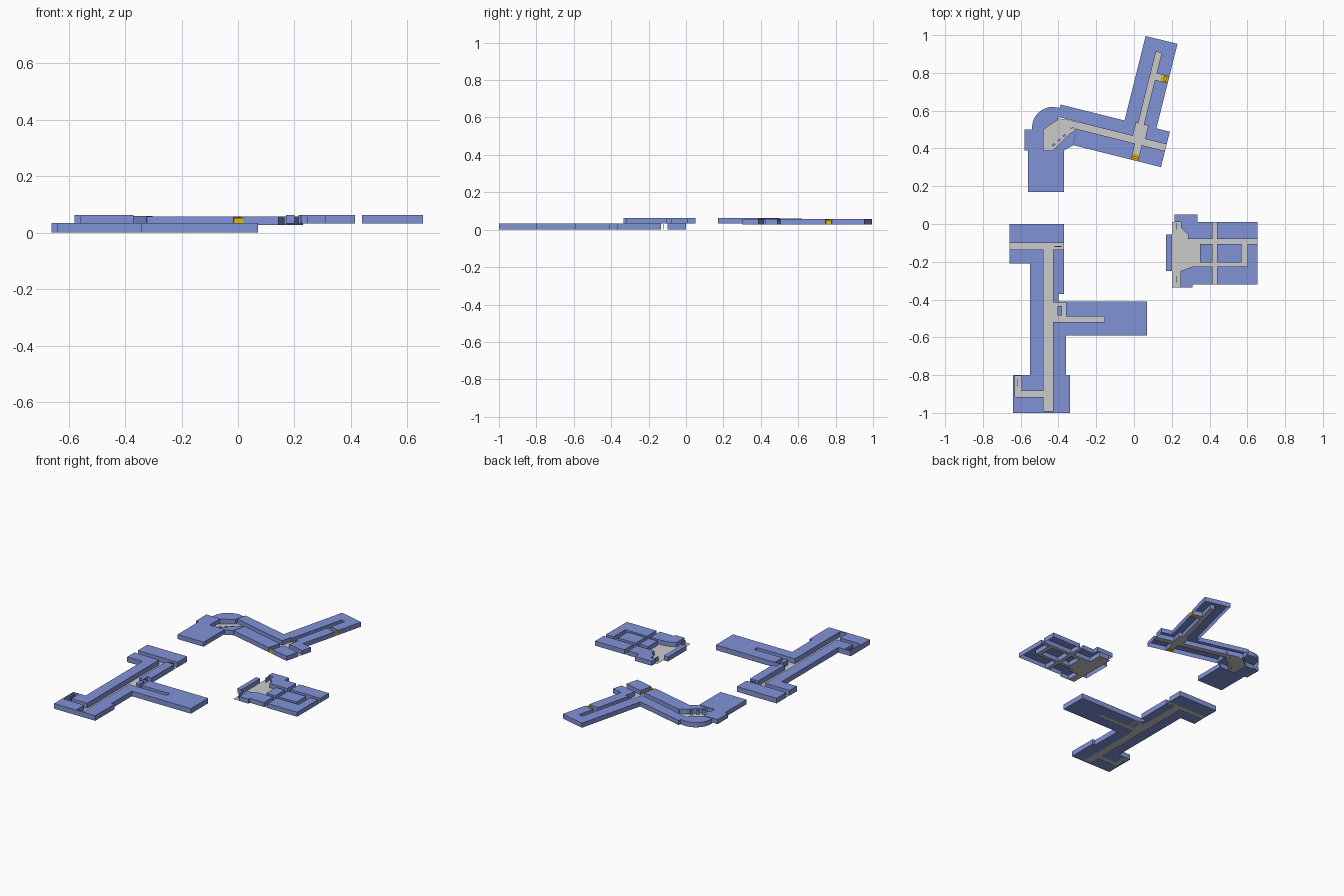
import bpy, math
from mathutils import Matrix, Vector

if "Cube" in bpy.data.objects:
    bpy.data.objects.remove(bpy.data.objects["Cube"])


def material(name, rgb):
    m = bpy.data.materials.new(name)
    m.diffuse_color = (*rgb, 1)
    m.use_nodes = True
    m.node_tree.nodes["Principled BSDF"].inputs["Base Color"].default_value = m.diffuse_color
    return m


BLUE = material("wall_blue", (0.22, 0.29, 0.68))
YELLOW = material("stair_yellow", (0.75, 0.5, 0.0))


def make(name, verts, faces, mat=None, mtx=Matrix()):
    me = bpy.data.meshes.new(name)
    me.from_pydata([mtx @ Vector(v) for v in verts], [], faces)
    me.update()
    ob = bpy.data.objects.new(name, me)
    bpy.context.collection.objects.link(ob)
    if mat:
        me.materials.append(mat)
    return ob


def plan(name, masses, halls, z0, z1, islands=(), mtx=Matrix(), closed=False):
    """Raised blocks with sunken halls; each rectangle is (x0, x1, y0, y1)."""
    rects = list(masses) + list(halls) + list(islands)
    xs = sorted({c for r in rects for c in r[:2]})
    ys = sorted({c for r in rects for c in r[2:]})

    def state(i, j):
        if not (0 <= i < len(xs) - 1 and 0 <= j < len(ys) - 1):
            return 0
        x, y = (xs[i] + xs[i + 1]) / 2, (ys[j] + ys[j + 1]) / 2
        hit = lambda rs: any(r[0] < x < r[1] and r[2] < y < r[3] for r in rs)
        if hit(islands):
            return 1
        return 2 if hit(halls) else 1 if hit(masses) else 0

    solid, floor = [], []
    for i in range(len(xs) - 1):
        for j in range(len(ys) - 1):
            s = state(i, j)
            c = [(xs[i], ys[j]), (xs[i + 1], ys[j]), (xs[i + 1], ys[j + 1]), (xs[i], ys[j + 1])]
            if s == 2:
                floor.append([(x, y, z0 + 0.001) for x, y in c])
            elif s == 1:
                solid.append([(x, y, z1) for x, y in c])
                if closed:
                    solid.append([(x, y, z0) for x, y in reversed(c)])
                for k, (di, dj) in enumerate(((0, -1), (1, 0), (0, 1), (-1, 0))):
                    if state(i + di, j + dj) != 1:
                        a, b = c[k], c[(k + 1) % 4]
                        solid.append([(*a, z0), (*b, z0), (*b, z1), (*a, z1)])
    for part, quads, mat in (("walls", solid, BLUE), ("floor", floor, None)):
        make(f"{name}_{part}", [v for q in quads for v in q],
             [range(4 * n, 4 * n + 4) for n in range(len(quads))], mat, mtx)


def prism(name, pts, z0, z1, mat=BLUE):
    """Counter-clockwise outline with top and sides, open below."""
    n = len(pts)
    verts = [(x, y, z) for z in (z0, z1) for x, y in pts]
    faces = [range(n, 2 * n)] + [(k, (k + 1) % n, n + (k + 1) % n, n + k) for k in range(n)]
    return make(name, verts, faces, mat)


def box(name, x0, x1, y0, y1, z0, z1, mat=BLUE, mtx=Matrix()):
    p = [(x0, y0), (x1, y0), (x1, y1), (x0, y1)]
    make(name, [(x, y, z) for z in (z0, z1) for x, y in p],
         [(3, 2, 1, 0), (4, 5, 6, 7), (0, 1, 5, 4), (1, 2, 6, 5), (2, 3, 7, 6), (3, 0, 4, 7)], mat, mtx)


# Lower building: long hall with two end blocks and a side wing
plan("long_hall",
     [(-.66, -.37, -.21, 0), (-.55, -.37, -.37, -.21), (-.55, -.40, -.41, -.37),
      (-.55, .07, -.59, -.41), (-.55, -.36, -.80, -.59), (-.64, -.34, -1, -.80)],
     [(-.66, -.37, -.135, -.10), (-.48, -.43, -.99, -.135), (-.43, -.155, -.52, -.49),
      (-.43, -.36, -.49, -.415), (-.63, -.48, -.915, -.885), (-.63, -.595, -.915, -.805)],
     0, .034, islands=[(-.405, -.38, -.485, -.435)], closed=True)
box("hall_door_north", -.42, -.385, -.121, -.117, 0, .03)
box("hall_door_south", -.617, -.613, -.86, -.82, 0, .03)

# Upper building: compact block with a front lobby and ring of halls
plan("ring_block",
     [(.285, .655, -.08, .01), (.215, .335, .01, .05), (.17, .20, -.25, -.055),
      (.31, .655, -.32, -.105), (.245, .31, -.335, -.25)],
     [(.20, .285, -.25, .01), (.20, .245, -.335, -.25), (.285, .35, -.225, -.08),
      (.285, .31, -.25, -.225), (.31, .655, -.105, -.08), (.35, .60, -.225, -.205),
      (.57, .60, -.225, -.105), (.415, .44, -.32, .01)],
     .033, .063)
prism("lobby_corner_north", [(.25, 0.01), (.25, -.02), (.285, -.055), (.285, .01)], .033, .063)
prism("lobby_corner_south", [(.245, -.25), (.31, -.25), (.31, -.225)], .033, .063)
for label, y in (("north", -.03), ("south", -.31)):
    box(f"lobby_door_{label}", .222, .226, y, y + .035, .034, .063)

# Angled building: crossing halls turned by 14 degrees
TURN = Matrix.Translation((.024, .44, 0)) @ Matrix.Rotation(math.radians(-14), 4, "Z")
LOW, HIGH = .027, .057
plan("angled_wings",
     [(-.446, .149, .02, .087), (-.331, .149, -.106, .02), (-.098, .076, .087, .548)],
     [(-.37, .149, -.018, .018), (-.446, -.331, -.018, .02), (-.035, .03, .018, .09),
      (-.02, .022, -.106, -.018), (-.024, .006, .09, .48), (.006, .076, .335, .37)][:1] +
     [(-.035, .03, -.018, .09), (-.014, .022, -.106, -.018),
      (-.024, .006, .09, .48), (.006, .076, .335, .37)],
     LOW, HIGH, mtx=TURN)
# Yellow stairs rising out of the halls
for k in range(3):
    h = LOW + .008 * (k + 1)
    box("east_stair_step", .035 + .0135 * k, .035 + .0135 * (k + 1), .337, .368, LOW, h, YELLOW, TURN)
    box("south_stair_step", -.013, .021, -.071 - .0115 * (k + 1), -.071 - .0115 * k, LOW, h, YELLOW, TURN)

# Corner room with rounded outer wall
arc = [(-.43 + .11 * math.cos(math.radians(a)), .51 + .11 * math.sin(math.radians(a)))
       for a in range(90, 181, 10)]
prism("room_round_wall", [(-.392, .615)] + arc + [(-.54, .50), (-.48, .50), (-.404, .55)], LOW, .059)
prism("room_inner_wall", [(-.43, .39), (-.37, .39), (-.324, .415), (-.302, .50), (-.34, .48)], LOW, .059)
make("room_floor", [(x, y, LOW + .001) for x, y in
                    ((-.48, .39), (-.43, .39), (-.34, .48), (-.302, .50), (-.34, .51),
                     (-.33, .549), (-.404, .56), (-.48, .50))], [range(8)])
for k in range(3):
    spot = Matrix.Translation((-.425 + .028 * k, .42 + .024 * k, 0)) @ Matrix.Rotation(math.radians(42), 4, "Z")
    box("room_pillar", -.008, .008, -.005, .005, LOW, .055, BLUE, spot)

# Solid blocks beside the corner room
box("room_side_block", -.58, -.48, .39, .50, .033, .063)
box("room_front_block", -.56, -.37, .17, .39, .033, .063)
